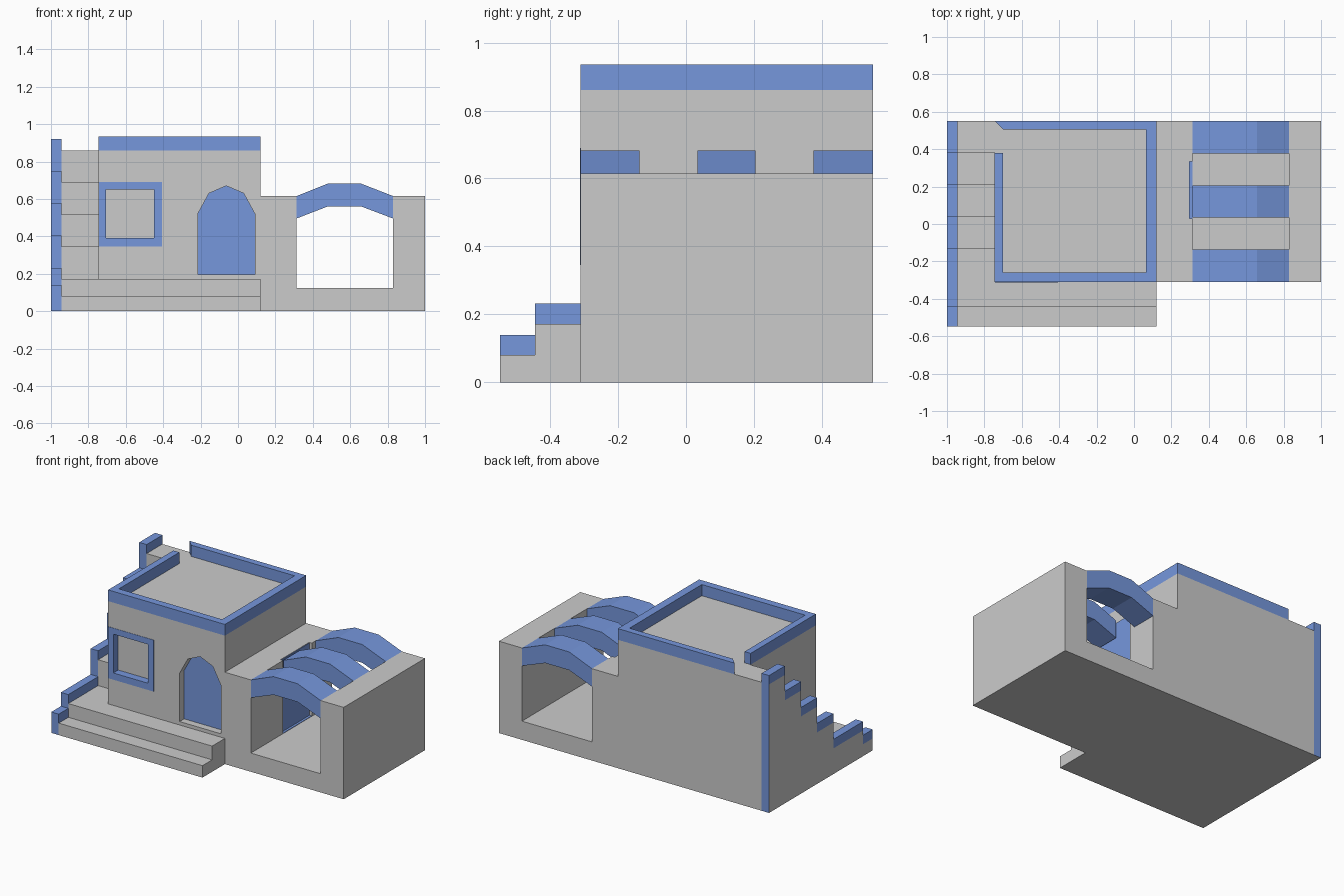
import bpy, bmesh

if "Cube" in bpy.data.objects:
    bpy.data.objects.remove(bpy.data.objects["Cube"])

blue = bpy.data.materials.new("blue")
blue.diffuse_color = (0.18, 0.31, 0.72, 1)
blue.use_nodes = True
blue.node_tree.nodes["Principled BSDF"].inputs["Base Color"].default_value = blue.diffuse_color


def prism(name, pts, axis, a, b, mat=None):
    """Extrude a 2D outline along an axis: y -> (x,z), x -> (y,z), z -> (x,y)."""
    def place(p, t):
        return {"x": (t, p[0], p[1]), "y": (p[0], t, p[1]), "z": (p[0], p[1], t)}[axis]
    bm = bmesh.new()
    lo = [bm.verts.new(place(p, a)) for p in pts]
    hi = [bm.verts.new(place(p, b)) for p in pts]
    n = len(pts)
    bm.faces.new(lo)
    bm.faces.new(hi)
    for i in range(n):
        j = (i + 1) % n
        bm.faces.new((lo[i], lo[j], hi[j], hi[i]))
    bmesh.ops.recalc_face_normals(bm, faces=bm.faces[:])
    me = bpy.data.meshes.new(name)
    bm.to_mesh(me)
    bm.free()
    ob = bpy.data.objects.new(name, me)
    bpy.context.collection.objects.link(ob)
    if mat:
        me.materials.append(mat)
    return ob


def rect(x0, x1, z0, z1):
    return [(x0, z0), (x1, z0), (x1, z1), (x0, z1)]


def box(name, x, y, z, mat=None):
    return prism(name, rect(*x, *y), "z", *z, mat)


def cut(ob, cutter):
    m = ob.modifiers.new("cut", "BOOLEAN")
    m.operation, m.solver, m.object = "DIFFERENCE", "EXACT", cutter
    bpy.context.view_layer.objects.active = ob
    bpy.ops.object.modifier_apply(modifier=m.name)
    bpy.data.objects.remove(cutter)


# house block with door and window recesses
F, B = -0.31, 0.55
house = box("house", (-0.745, 0.12), (F, B), (0, 0.86))
door = [(-0.215, 0.195), (0.09, 0.195), (0.09, 0.52), (0.03, 0.63),
        (-0.063, 0.67), (-0.155, 0.63), (-0.215, 0.52)]
cut(house, prism("door_cutter", door, "y", -0.4, -0.26))
cut(house, box("window_cutter", (-0.715, -0.44), (-0.4, -0.26), (0.38, 0.66)))
prism("front_door", door, "y", -0.262, -0.25, blue)

# window frame: two posts and two rails, flush with the wall
for nm, x, z in (("left", (-0.743, -0.705), (0.345, 0.69)),
                 ("right", (-0.45, -0.407), (0.345, 0.69)),
                 ("bottom", (-0.705, -0.45), (0.345, 0.39)),
                 ("top", (-0.705, -0.45), (0.65, 0.69))):
    box("window_frame_" + nm, x, (-0.312, -0.255), z, blue)

# roof parapet, open where the stairs arrive
prism("parapet", [(-0.745, 0.38), (-0.745, F), (0.12, F), (0.12, B), (-0.745, B),
                  (-0.7, 0.505), (0.065, 0.505), (0.065, -0.26), (-0.7, -0.26),
                  (-0.7, 0.38)], "z", 0.86, 0.935, blue)

# porch and stair profile: (start y, tread height)
steps = [(-0.547, 0.08), (-0.445, 0.172), (-0.13, 0.345),
         (0.04, 0.517), (0.21, 0.69), (0.383, 0.86)]
ends = [s[0] for s in steps[1:]] + [B]


def stair_outline(first):
    pts = [(B, 0), (steps[first][0], 0)]
    for (y0, z), y1 in zip(steps[first:], ends[first:]):
        pts += [(y0, z), (y1, z)]
    return pts


prism("stairs", stair_outline(0), "x", -0.945, -0.745)
prism("porch", [(F, 0), (-0.547, 0), (-0.547, 0.08), (-0.445, 0.08),
                (-0.445, 0.172), (F, 0.172)], "x", -0.745, 0.12)

# stair side wall: grey side, blue risers and back, blue caps
wall = prism("stair_wall", stair_outline(0), "x", -1, -0.945)
wall.data.materials.append(None)
wall.data.materials.append(blue)
for p in wall.data.polygons:
    if abs(p.normal.y) > 0.9:
        p.material_index = 1
for i, ((y0, z), y1) in enumerate(zip(steps, ends)):
    box(f"stair_cap_{i + 1}", (-1, -0.945), (y0, y1), (z, z + 0.06), blue)

# courtyard: floor and two thick side walls
yard = prism("courtyard", [(0.12, 0), (1, 0), (1, 0.615), (0.83, 0.615), (0.83, 0.125),
                           (0.312, 0.125), (0.312, 0.615), (0.12, 0.615)], "y", F, B)

# side door recess facing the courtyard
cut(yard, box("side_door_cutter", (0.293, 0.4), (0.03, 0.335), (0.125, 0.7)))
box("side_door", (0.285, 0.296), (0.03, 0.335), (0.12, 0.612), blue)
box("side_door_sill", (0.293, 0.312), (0.03, 0.335), (0.12, 0.128), blue)

# three faceted arches over the courtyard
arch = [(0.312, 0.615), (0.48, 0.682), (0.658, 0.682), (0.83, 0.615),
        (0.83, 0.495), (0.658, 0.56), (0.48, 0.56), (0.312, 0.495)]
for i, (y0, y1) in enumerate(((F, -0.137), (0.034, 0.205), (0.376, B))):
    prism(f"arch_{i + 1}", arch, "y", y0, y1, blue)
